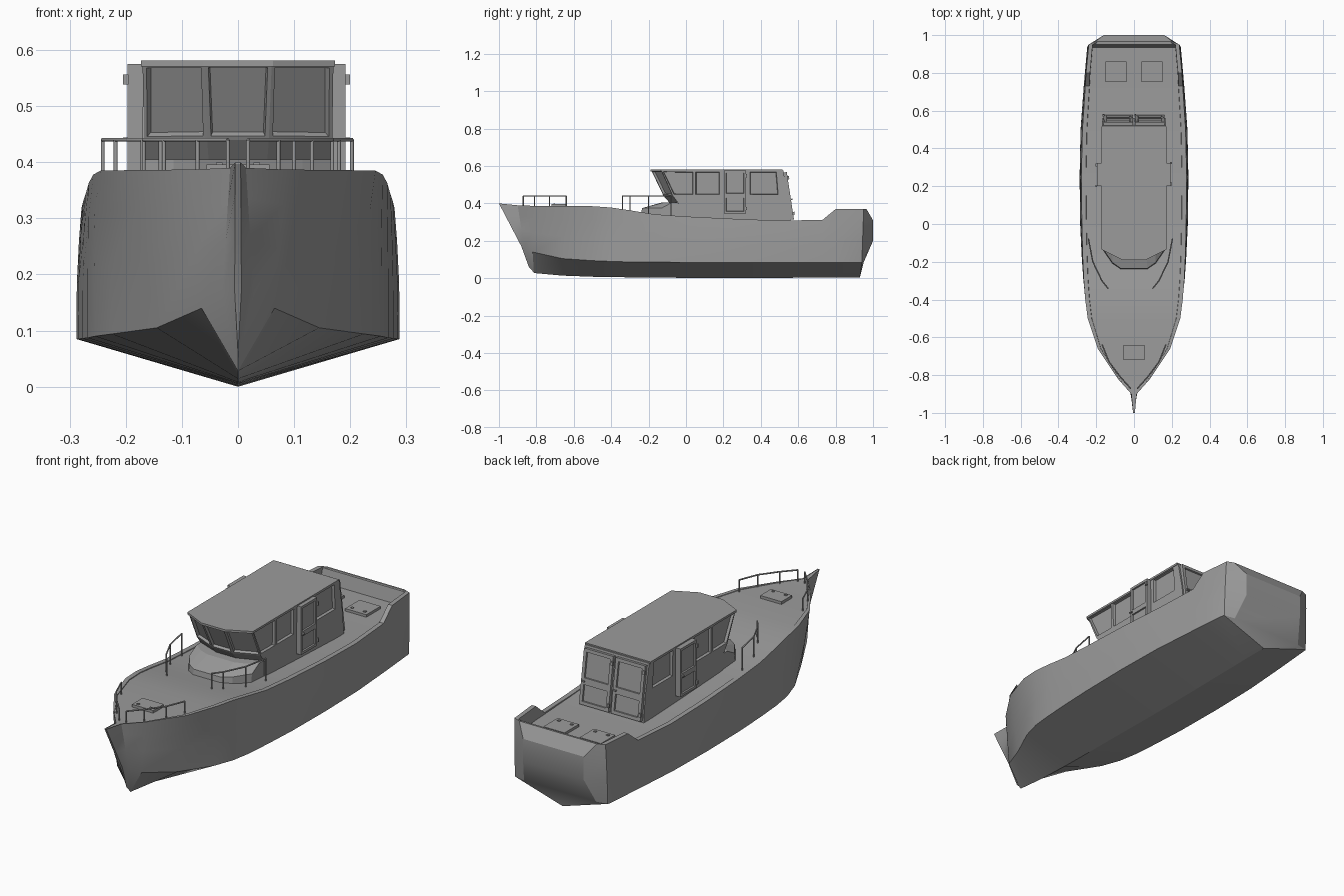
import bpy, bmesh, math
from mathutils import Matrix, Vector

cube = bpy.data.objects.get("Cube")
if cube:
    bpy.data.objects.remove(cube)

grey = bpy.data.materials.new("hull grey")
grey.use_nodes = True
grey.diffuse_color = (0.33, 0.33, 0.33, 1)
grey.node_tree.nodes["Principled BSDF"].inputs["Base Color"].default_value = grey.diffuse_color


def finish(name, bm):
    """Turn a bmesh into a coloured object."""
    mesh = bpy.data.meshes.new(name)
    bm.to_mesh(mesh)
    bm.free()
    mesh.materials.append(grey)
    obj = bpy.data.objects.new(name, mesh)
    bpy.context.collection.objects.link(obj)
    return obj


def loft(rings, caps="ngon"):
    """Skin a list of closed rings with equal point counts."""
    bm = bmesh.new()
    rows = [[bm.verts.new(p) for p in ring] for ring in rings]
    n = len(rows[0])
    for a, b in zip(rows, rows[1:]):
        for i in range(n):
            j = (i + 1) % n
            bm.faces.new((a[i], a[j], b[j], b[i]))
    for row in (rows[0], rows[-1]):
        if caps == "ngon":
            bm.faces.new(row)
        else:
            for i in range(n // 2 - 1):
                bm.faces.new((row[i], row[i + 1], row[n - 2 - i], row[n - 1 - i]))
    bmesh.ops.remove_doubles(bm, verts=bm.verts, dist=0.0005)
    bmesh.ops.recalc_face_normals(bm, faces=bm.faces)
    return bm


def box(name, lo, hi):
    bm = bmesh.new()
    bmesh.ops.create_cube(bm, size=1)
    lo, hi = Vector(lo), Vector(hi)
    for v in bm.verts:
        v.co = (lo + hi) / 2 + Vector(a * b for a, b in zip(v.co, hi - lo))
    return finish(name, bm)


def mirrored(half):
    return [(-x, y, z) for x, y, z in reversed(half)] + half


# Hull stations: y, sheer half width, sheer z, chine half width, chine z, keel z
stations = [
    (-1.0, .005, .40, .006, .17, .06),
    (-.9, .014, .39, .028, .168, .045),
    (-.82, .085, .387, .065, .14, .028),
    (-.66, .192, .386, .145, .105, .014),
    (-.5, .245, .385, .225, .094, .008),
    (-.4, .258, .378, .255, .09, .006),
    (-.3, .266, .363, .268, .087, .005),
    (-.17, .272, .342, .277, .086, .004),
    (0, .276, .33, .285, .085, .002),
    (.25, .279, .318, .288, .085, 0),
    (.5, .273, .308, .283, .085, .002),
    (.73, .258, .312, .266, .085, .004),
    (.8, .254, .37, .26, .085, .005),
    (.935, .241, .37, .248, .085, .005),
    (.95, .24, .37, .245, .085, .005),
]
rings = []
for y, xs, zs, xc, zc, zk in stations:
    chine_y = min(max(y, -.88 + .15 * (y + 1)), .94)
    keel_y = min(max(y, -.84 + .15 * (y + 1)), .93)
    deck_z = .305 if .72 < y < .94 else zs - .003
    half = [(0, keel_y, zk), (xc, chine_y, zc)]
    for t, bias in ((.42, .08), (.75, .5)):
        half.append((xc + (xs - xc) * bias if y > -.6 else xc + (xs - xc) * t,
                     chine_y + (y - chine_y) * t, zc + (zs - zc) * t))
    half += [(xs, y, zs), (xs * .915, y, zs), (xs * .91, y, deck_z)]
    rings.append(mirrored(half))
# Bulging transom
transom = [(0, .93, .005), (.19, .95, .085), (.16, 1.0, .2), (.16, 1.0, .31),
           (.205, .965, .37), (.2, .962, .37), (.195, .96, .368)]
rings.append(mirrored(transom))
hull = finish("hull", loft(rings, "strips"))
bpy.context.view_layer.objects.active = hull
hull.select_set(True)
bpy.ops.object.shade_smooth_by_angle(angle=math.radians(28))


# Cabin: outline from the front centre pane, along the side posts, to the stern
def cabin_ring(z, nose, shoulder, rear_post, rear, width, pane):
    half = [(pane, nose, z), (width, shoulder, z)]
    half += [(width, y, z) for y in (.045, .185, .335, rear_post, rear)]
    return mirrored(half)


bm = loft([cabin_ring(.29, -.085, -.04, .51, .56, .168, .052),
           cabin_ring(.40, -.085, -.04, .505, .55, .168, .052),
           cabin_ring(.44, -.12, -.07, .50, .545, .168, .055),
           cabin_ring(.575, -.185, -.13, .49, .52, .17, .06)])
panes = []
for f in bm.faces:
    c = f.calc_center_median()
    door_bay = .19 < c.y < .33
    if .45 < c.z < .56 and c.y < .45 and not door_bay:
        panes.append(f)
bmesh.ops.inset_individual(bm, faces=panes, thickness=.01, depth=0)
bmesh.ops.inset_individual(bm, faces=panes, thickness=.004, depth=-.012)
finish("cabin", bm)

roof_plan = [(.062, -.19), (.173, -.135), (.173, .515)]
finish("roof", loft([mirrored([(x, y, z) for x, y in roof_plan]) for z in (.571, .581)]))

# Low trunk in front of the windows
trunk_levels = [(.31, -.245, -.14), (.375, -.235, -.13), (.405, -.13, -.075)]
finish("front_trunk", loft([
    mirrored([(.07, nose, z), (.115, nose * .7 + side * .3, z), (.165, side, z), (.165, 0, z)])
    for z, nose, side in trunk_levels]))


def door(name, place, width, height, depth, turn, tilt=0):
    """Slab with a window recess above and a panel recess below."""
    bm = bmesh.new()
    bmesh.ops.create_cube(bm, size=1)
    bmesh.ops.scale(bm, vec=(width, depth, height), verts=bm.verts)
    bmesh.ops.bisect_plane(bm, geom=bm.verts[:] + bm.edges[:] + bm.faces[:],
                           plane_co=(0, 0, -height * .08), plane_no=(0, 0, 1))
    front = [f for f in bm.faces if f.normal.y < -.9]
    bmesh.ops.inset_individual(bm, faces=front, thickness=width * .14, depth=0)
    bmesh.ops.inset_individual(bm, faces=front, thickness=.002, depth=-.007)
    # Handle and hinges
    fittings = [(-width * .42, -height * .08, .016, .006)]
    fittings += [(width * .5, height * k, .01, .018) for k in (-.38, .38)]
    for x, z, w, h in fittings:
        m = Matrix.Translation((x, -depth / 2 - .003, z)) @ Matrix.Diagonal((w, .01, h, 1))
        bmesh.ops.create_cube(bm, size=1, matrix=m)
    spin = Matrix.Rotation(turn, 4, 'Z') @ Matrix.Rotation(tilt, 4, 'X')
    bm.transform(Matrix.Translation(place) @ spin)
    return finish(name, bm)


door("left_side_door", (.18, .262, .46), .12, .23, .024, math.pi / 2)
door("right_side_door", (-.183, .262, .46), .12, .23, .028, -math.pi / 2)
for side, s in (("left", 1), ("right", -1)):
    door(side + "_rear_door", (s * .084, .548, .44), .155, .255, .02, math.pi, -.15)


# Deck hatches with small latches
def hatch(name, x, y, z, w, d):
    box(name, (x - w, y - d, z - .01), (x + w, y + d, z + .011))
    for k in (-.6, .6):
        box(name + "_latch", (x + k * w - .006, y - d * .7, z + .01),
            (x + k * w + .006, y - d * .5, z + .015))


hatch("fore_hatch", 0, -.68, .385, .056, .04)
for s, side in ((1, "left"), (-1, "right")):
    hatch(side + "_aft_hatch", s * .096, .805, .306, .056, .054)


# Hand rails: a bent top tube on upright posts
def rail(name, path, foot):
    curve = bpy.data.curves.new(name, 'CURVE')
    curve.dimensions = '3D'
    curve.bevel_depth = .0035
    curve.bevel_resolution = 1
    curve.use_fill_caps = True
    lines = [[(x, y, .44) for x, y in path]]
    lines += [[(x, y, foot), (x, y, .44)] for x, y in path]
    for line in lines:
        spline = curve.splines.new('POLY')
        spline.points.add(len(line) - 1)
        for point, co in zip(spline.points, line):
            point.co = (*co, 1)
    curve.materials.append(grey)
    bpy.context.collection.objects.link(bpy.data.objects.new(name, curve))


bow_path = [(.168, -.64), (.132, -.73), (.072, -.81), (.018, -.87)]
mid_path = [(.203, -.08), (.18, -.2), (.132, -.3), (.1, -.34)]
for s, side, shift in ((1, "left", 0), (-1, "right", .038)):
    rail(side + "_bow_rail", [(s * x, y) for x, y in bow_path], .375)
    rail(side + "_side_rail", [(s * (x + shift), y) for x, y in mid_path], .32)
